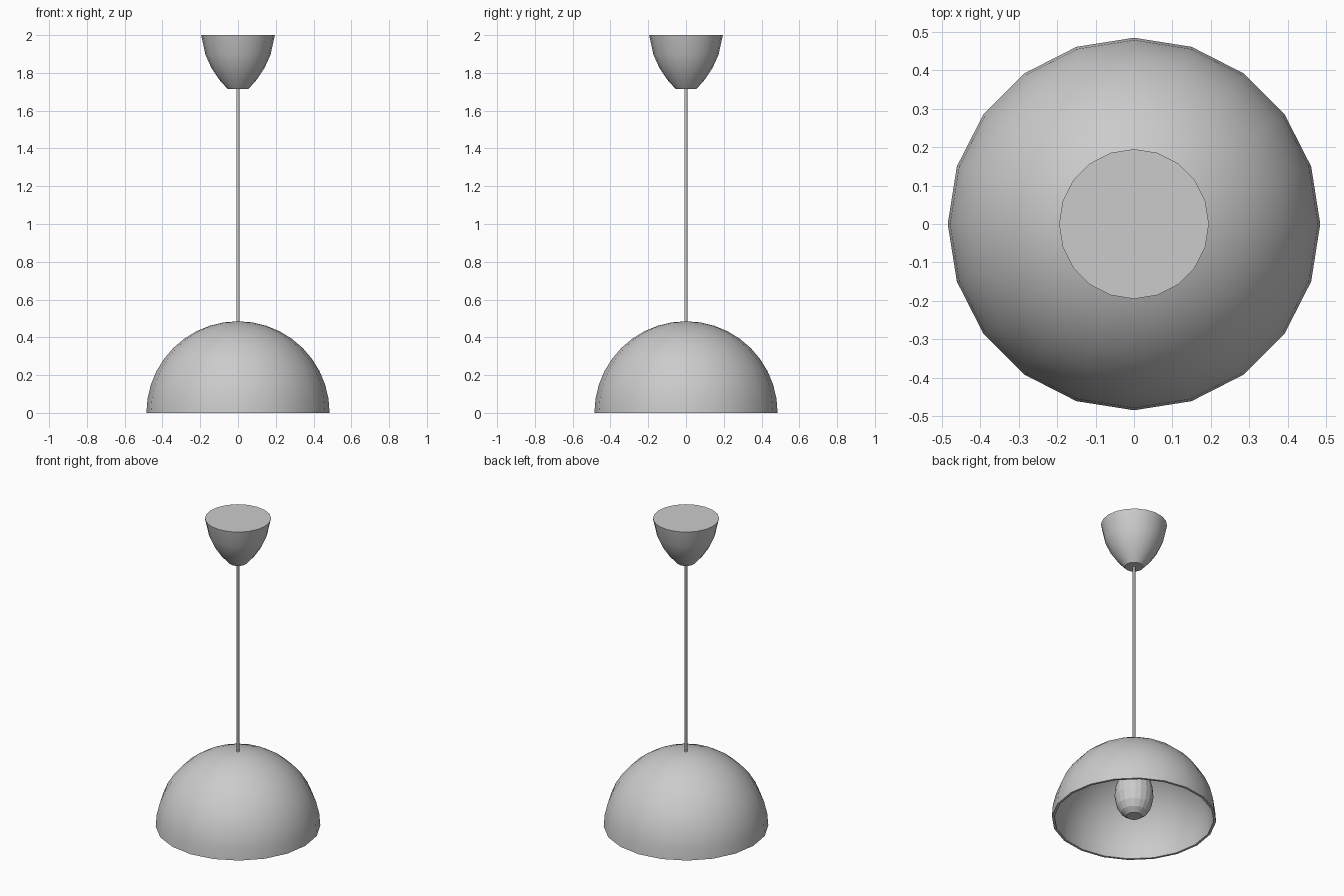
import bpy, bmesh, math

if "Cube" in bpy.data.objects:
    bpy.data.objects.remove(bpy.data.objects["Cube"])

SIDES = 20


def lathe(name, profile, sides=SIDES, angle=40, smooth=True):
    """Spin (radius, z) points around z; zero radius makes a pole."""
    bm = bmesh.new()
    rings = []
    for r, z in profile:
        if r < 1e-5:
            rings.append([bm.verts.new((0, 0, z))])
        else:
            rings.append([bm.verts.new((r * math.cos(math.tau * i / sides),
                                        r * math.sin(math.tau * i / sides), z))
                          for i in range(sides)])
    for a, b in zip(rings, rings[1:]):
        for i in range(sides):
            j = (i + 1) % sides
            quad = [a[i % len(a)], a[j % len(a)], b[j % len(b)], b[i % len(b)]]
            bm.faces.new(list(dict.fromkeys(quad)))
    # flat caps on open ends
    for ring in (rings[0], rings[-1]):
        if len(ring) > 1:
            bm.faces.new(ring)
    bmesh.ops.recalc_face_normals(bm, faces=bm.faces)
    mesh = bpy.data.meshes.new(name)
    bm.to_mesh(mesh)
    bm.free()
    obj = bpy.data.objects.new(name, mesh)
    bpy.context.collection.objects.link(obj)
    if smooth:
        bpy.ops.object.select_all(action='DESELECT')
        obj.select_set(True)
        bpy.context.view_layer.objects.active = obj
        bpy.ops.object.shade_smooth_by_angle(angle=math.radians(angle))
    return obj


def arc(radius, steps=10):
    """Quarter circle from the pole down to the rim."""
    return [(radius * math.sin(math.pi / 2 * i / steps),
             radius * math.cos(math.pi / 2 * i / steps)) for i in range(steps + 1)]


# Hemispherical shade: outer skin, rim, inner skin
lathe("lamp_shade", arc(0.485) + arc(0.470)[::-1])

# Ceiling canopy
lathe("ceiling_canopy", [(0.055, 1.715), (0.10, 1.765), (0.14, 1.825),
                         (0.172, 1.895), (0.195, 2.0)])

# Hanging cord
lathe("cord", [(0.008, 0.47), (0.008, 1.73)], sides=8, angle=60)

# Bulb holder under the top of the shade
lathe("bulb_socket", [(0.06, 0.31), (0.06, 0.464)])

# Faceted bulb
lathe("bulb", [(0.045, 0.02), (0.078, 0.045), (0.102, 0.085), (0.115, 0.15),
               (0.110, 0.21), (0.092, 0.27), (0.06, 0.33)], smooth=False)
